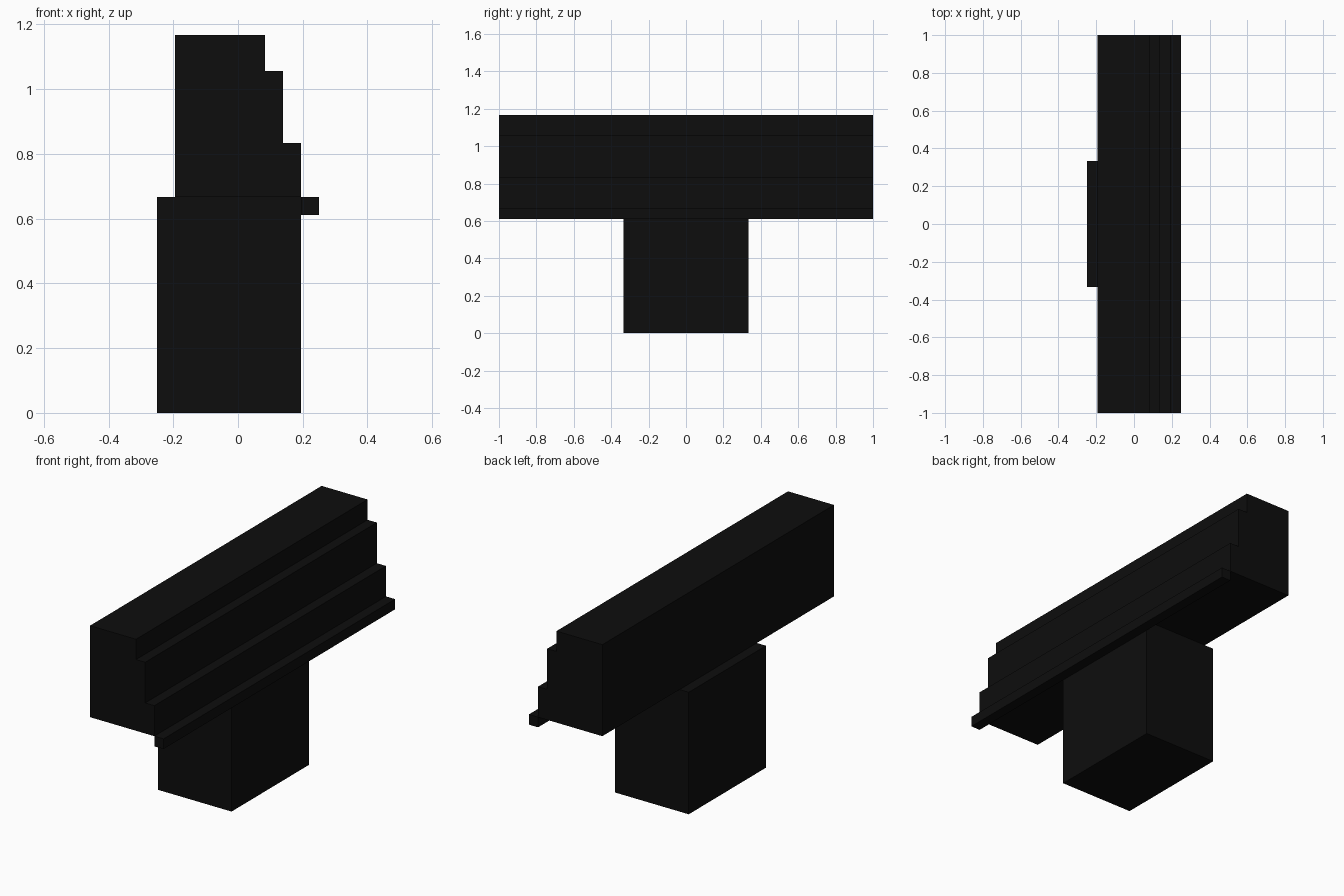
import bpy
import bmesh

if "Cube" in bpy.data.objects:
    bpy.data.objects.remove(bpy.data.objects["Cube"])

U = 1 / 18  # base grid step

black = bpy.data.materials.new("near_black")
black.diffuse_color = (0.004, 0.004, 0.004, 1)
black.use_nodes = True
black.node_tree.nodes["Principled BSDF"].inputs["Base Color"].default_value = black.diffuse_color


def extrude_profile(name, profile, half_length):
    """Extrude an x-z outline (in grid steps) symmetrically along y."""
    bm = bmesh.new()
    face = bm.faces.new([bm.verts.new((x * U, -half_length, z * U)) for x, z in profile])
    ext = bmesh.ops.extrude_face_region(bm, geom=[face])
    verts = [v for v in ext["geom"] if isinstance(v, bmesh.types.BMVert)]
    bmesh.ops.translate(bm, verts=verts, vec=(0, 2 * half_length, 0))
    bmesh.ops.recalc_face_normals(bm, faces=bm.faces)
    mesh = bpy.data.meshes.new(name)
    bm.to_mesh(mesh)
    bm.free()
    mesh.materials.append(black)
    obj = bpy.data.objects.new(name, mesh)
    bpy.context.collection.objects.link(obj)
    return obj


# Long beam with a stepped right side
extrude_profile("stepped_beam", [(-3.5, 12), (3.5, 12), (3.5, 15), (2.5, 15),
                                 (2.5, 19), (1.5, 19), (1.5, 21), (-3.5, 21)], 1.0)
# Thin strip along the lower right edge of the beam
extrude_profile("edge_strip", [(3.5, 11), (4.5, 11), (4.5, 12), (3.5, 12)], 1.0)
# Block supporting the middle of the beam
extrude_profile("support_block", [(-4.5, 0), (3.5, 0), (3.5, 12), (-4.5, 12)], 6 * U)
